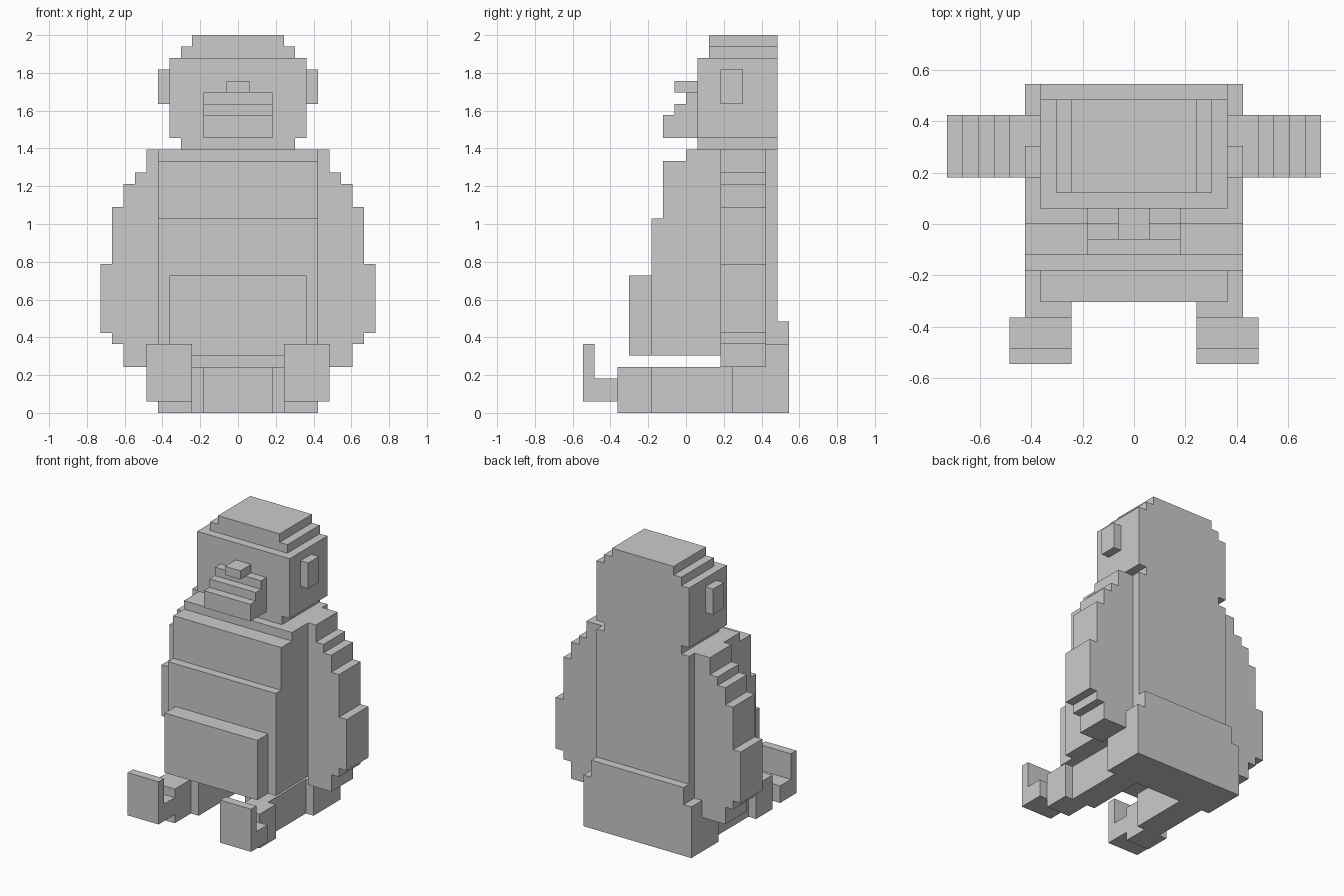
import bpy, bmesh
from mathutils import Vector

if "Cube" in bpy.data.objects:
    bpy.data.objects.remove(bpy.data.objects["Cube"])

U = 2 / 33  # one block of the blocky grid


def prism(name, profile, axis, lo, hi, mirror=False):
    """Extrude a profile (in block units) along an axis; plane is the other two axes in order."""
    def place(a, b, c):
        p = [a, b]
        p.insert(axis, c)
        return Vector(p) * U
    bm = bmesh.new()
    face = bm.faces.new([bm.verts.new(place(a, b, lo)) for a, b in profile])
    grown = bmesh.ops.extrude_face_region(bm, geom=[face])["geom"]
    shift = place(0, 0, hi - lo)
    bmesh.ops.translate(bm, vec=shift, verts=[g for g in grown if isinstance(g, bmesh.types.BMVert)])
    bmesh.ops.recalc_face_normals(bm, faces=bm.faces)
    mesh = bpy.data.meshes.new(name)
    bm.to_mesh(mesh)
    bm.free()
    ob = bpy.data.objects.new(name, mesh)
    bpy.context.collection.objects.link(ob)
    if mirror:
        ob.modifiers.new("Mirror", "MIRROR").use_mirror_merge = False
    return ob


def box(name, x, y, z, mirror=False):
    rect = [(x[0], y[0]), (x[1], y[0]), (x[1], y[1]), (x[0], y[1])]
    return prism(name, rect, 2, z[0], z[1], mirror)


def symmetric(half):
    """Close a right-hand outline by reflecting it to the left."""
    return half + [(-a, b) for a, b in reversed(half)]


X, Y = 0, 1

# torso, stepped at the chest, with belly and back panels
prism("torso", [(-3, 5), (7, 5), (7, 23), (0, 23), (0, 22), (-2, 22), (-2, 17), (-3, 17)], X, -7, 7)
box("belly", (-6, 6), (-5, -3), (5, 12))
box("back_panel", (-6, 6), (7, 8), (6, 23))

# seat base
box("seat_base", (-7, 7), (4, 9), (0, 4))
box("seat_base_upper", (-7, 7), (5, 9), (4, 6))
box("seat_back_ledge", (-6, 6), (8, 9), (6, 8))

# head, crown and ears
prism("head", symmetric([(5, 23), (5, 24), (6, 24), (6, 31)]), Y, 1, 8)
prism("crown", symmetric([(5, 31), (5, 32), (4, 32), (4, 33)]), Y, 2, 8)
box("ear", (6, 7), (3, 5), (27, 30), True)

# stepped muzzle and nose
prism("muzzle", [(1, 24), (1, 28), (0, 28), (0, 27), (-1, 27), (-1, 26), (-2, 26), (-2, 24)], X, -3, 3)
box("nose", (-1, 1), (-1, 1), (28, 29))

# arms with a stepped outer edge
prism("arm", [(7, 4), (10, 4), (10, 6), (11, 6), (11, 7), (12, 7), (12, 13), (11, 13), (11, 18),
              (10, 18), (10, 20), (9, 20), (9, 21), (8, 21), (8, 23), (7, 23)], Y, 3, 7, True)

# legs and upturned feet
box("thigh", (3, 6), (-3, 4), (0, 4), True)
box("shin", (4, 7), (-6, -3), (0, 4), True)
prism("foot", [(-9, 1), (-6, 1), (-6, 3), (-8, 3), (-8, 6), (-9, 6)], X, 4, 8, True)
